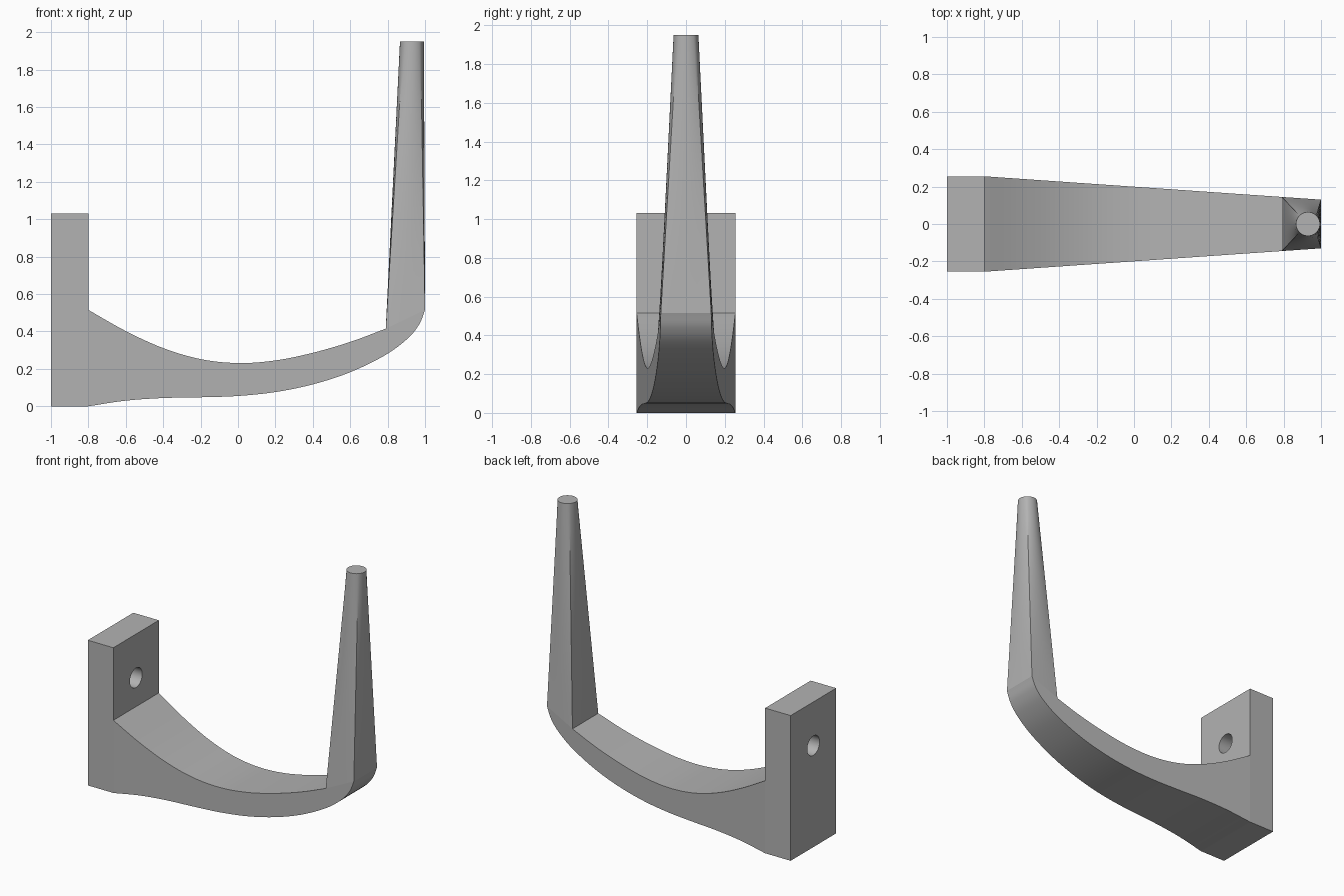
import bpy, bmesh, math
from mathutils import Vector

cube = bpy.data.objects.get("Cube")
if cube:
    bpy.data.objects.remove(cube, do_unlink=True)

grey = bpy.data.materials.new("plain_grey")
grey.use_nodes = True
COLOUR = (0.45, 0.45, 0.45, 1)
grey.diffuse_color = COLOUR
grey.node_tree.nodes["Principled BSDF"].inputs["Base Color"].default_value = COLOUR


def finish(name, bm):
    """Turn a bmesh into a shaded, coloured object."""
    bmesh.ops.remove_doubles(bm, verts=bm.verts, dist=0.0002)
    bmesh.ops.recalc_face_normals(bm, faces=bm.faces)
    mesh = bpy.data.meshes.new(name)
    bm.to_mesh(mesh)
    bm.free()
    mesh.materials.append(grey)
    obj = bpy.data.objects.new(name, mesh)
    bpy.context.collection.objects.link(obj)
    bpy.ops.object.select_all(action='DESELECT')
    obj.select_set(True)
    bpy.context.view_layer.objects.active = obj
    bpy.ops.object.shade_smooth_by_angle(angle=math.radians(25))
    return obj


def smooth_path(pts, steps=6):
    """Catmull-Rom curve through the points."""
    p = [Vector(q) for q in pts]
    p = [2 * p[0] - p[1]] + p + [2 * p[-1] - p[-2]]
    out = []
    for a, b, c, d in zip(p, p[1:], p[2:], p[3:]):
        for i in range(steps):
            t = i / steps
            out.append(0.5 * (2 * b + (c - a) * t + (2 * a - 5 * b + 4 * c - d) * t ** 2
                              + (3 * b - a - 3 * c + d) * t ** 3))
    return out + [p[-2]]


def half_width(x):
    return 0.255 - (x + 0.8) * 0.0694


# Wall plate with a screw hole: two matching outlines bridged front to back
bm = bmesh.new()
W, H, HOLE_Z, HOLE_R, N = 0.255, 1.03, 0.72, 0.069, 48
rings = []
for x in (-1.0, -0.8):
    hole, outer = [], []
    for i in range(N):
        a = math.tau * (i + 0.5) / N
        hole.append(bm.verts.new((x, HOLE_R * math.cos(a), HOLE_Z + HOLE_R * math.sin(a))))
    corners = [bm.verts.new((x, y, z)) for y, z in ((W, H), (-W, H), (-W, 0), (W, 0))]
    rings.append((hole, corners))
    # Each quarter of the hole fans out to the corner that faces it
    q = N // 4
    for k in range(4):
        for i in range(k * q, (k + 1) * q):
            if i + 1 < (k + 1) * q:
                bm.faces.new((hole[i], hole[i + 1], corners[k]))
        j = (k + 1) * q % N
        bm.faces.new((hole[j - 1], hole[j], corners[(k + 1) % 4], corners[k]))
for first, second in zip(*rings):
    for i in range(len(first)):
        bm.faces.new((first[i - 1], first[i], second[i], second[i - 1]))
finish("wall_plate", bm)

# Curved tapering arm
top = smooth_path([(-0.8, 0.515), (-0.6, 0.402), (-0.4, 0.311), (-0.2, 0.252), (0, 0.231),
                   (0.2, 0.245), (0.4, 0.286), (0.6, 0.344), (0.79, 0.415)])
bottom = smooth_path([(-0.8, 0), (-0.6, 0.03), (-0.4, 0.044), (-0.2, 0.048), (0, 0.055),
                      (0.2, 0.076), (0.4, 0.117), (0.6, 0.182), (0.79, 0.275),
                      (0.91, 0.365), (0.97, 0.44), (1, 0.515)])
seat = len(top) - 1
for k in range(1, len(bottom) - seat):
    x = bottom[seat + k].x
    top.append(Vector((x, 0.415 + (x - 0.79) / 0.21 * 0.1)))

bm = bmesh.new()
sections = []
for t, b in zip(top, bottom):
    sections.append([bm.verts.new((p.x, s * half_width(p.x), p.y))
                     for p, s in ((t, -1), (t, 1), (b, 1), (b, -1))])
for n, (a, b) in enumerate(zip(sections, sections[1:])):
    for i in range(4):
        if i == 0 and n >= seat:
            continue  # the prong grows from here
        j = (i + 1) % 4
        bm.faces.new((a[i], a[j], b[j], b[i]))
finish("curved_arm", bm)

# Upright prong: tilted four-sided base lofted to a round tip
base = [Vector((x, s * half_width(x), z))
        for x, s, z in ((1, -1, 0.515), (1, 1, 0.515), (0.79, 1, 0.415), (0.79, -1, 0.415))]
SIDE, LEVELS = 12, 8
bm = bmesh.new()
columns = []
for k in range(4):
    for i in range(SIDE):
        f = i / SIDE
        low = base[k].lerp(base[(k + 1) % 4], f)
        a = math.radians(90) * (k + f - 0.5)
        high = Vector((0.93 + 0.064 * math.cos(a), 0.064 * math.sin(a), 1.95))
        columns.append([bm.verts.new(low.lerp(high, v / LEVELS)) for v in range(LEVELS + 1)])
for c, d in zip(columns, columns[1:] + columns[:1]):
    for v in range(LEVELS):
        bm.faces.new((c[v], d[v], d[v + 1], c[v + 1]))
bm.faces.new([c[-1] for c in columns])
finish("upright_prong", bm)
